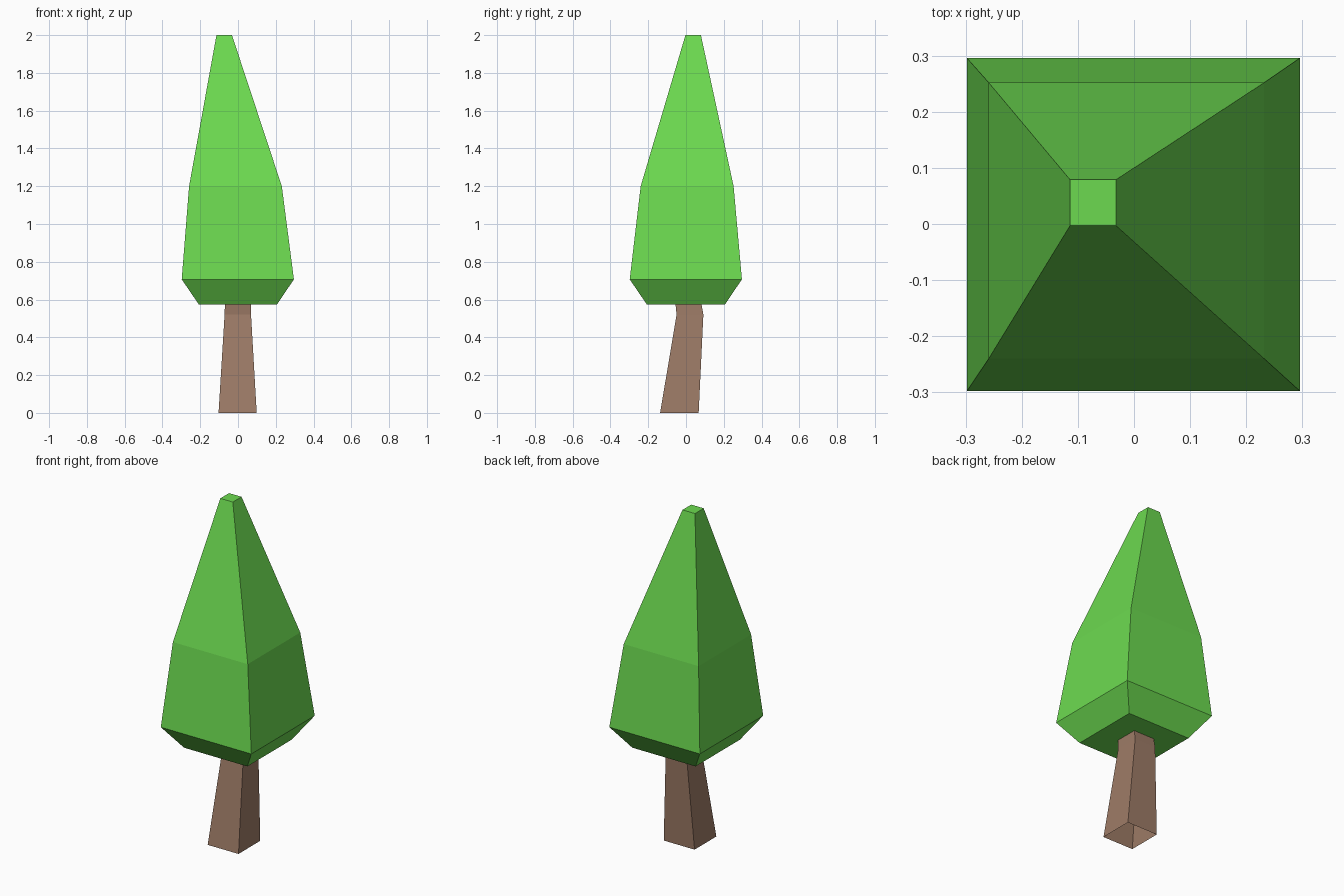
import bpy, bmesh

if "Cube" in bpy.data.objects:
    bpy.data.objects.remove(bpy.data.objects["Cube"])


def paint(name, colour):
    mat = bpy.data.materials.new(name)
    mat.diffuse_color = (*colour, 1)
    mat.use_nodes = True
    mat.node_tree.nodes["Principled BSDF"].inputs["Base Color"].default_value = mat.diffuse_color
    return mat


def loft(name, rings, mat, cap=False):
    """Flat-faced square loft; each ring is (z, x_min, x_max, y_min, y_max)."""
    bm = bmesh.new()
    loops = [[bm.verts.new(p) for p in ((a, c, z), (b, c, z), (b, d, z), (a, d, z))]
             for z, a, b, c, d in rings]
    for low, high in zip(loops, loops[1:]):
        for i in range(4):
            j = (i + 1) % 4
            bm.faces.new((low[i], low[j], high[j], high[i]))
    if cap:
        bm.faces.new(loops[0][::-1])
        bm.faces.new(loops[-1])
    mesh = bpy.data.meshes.new(name)
    bm.to_mesh(mesh)
    bm.free()
    mesh.materials.append(mat)
    obj = bpy.data.objects.new(name, mesh)
    bpy.context.collection.objects.link(obj)
    return obj


# Trunk: leaning, open underneath, top end hidden in the foliage
loft("trunk", [
    (0.00, -0.103, 0.099, -0.137, 0.067),
    (0.52, -0.071, 0.069, -0.050, 0.092),
    (0.70, -0.066, 0.064, -0.068, 0.060),
], paint("bark", (0.34, 0.20, 0.135)))

# Foliage: closed tapering crown with an off-centre tip
loft("foliage", [
    (0.575, -0.208, 0.207, -0.208, 0.207),
    (0.707, -0.298, 0.296, -0.298, 0.296),
    (1.20, -0.259, 0.232, -0.240, 0.252),
    (2.00, -0.114, -0.032, -0.003, 0.079),
], paint("leaves", (0.15, 0.70, 0.08)), cap=True)
